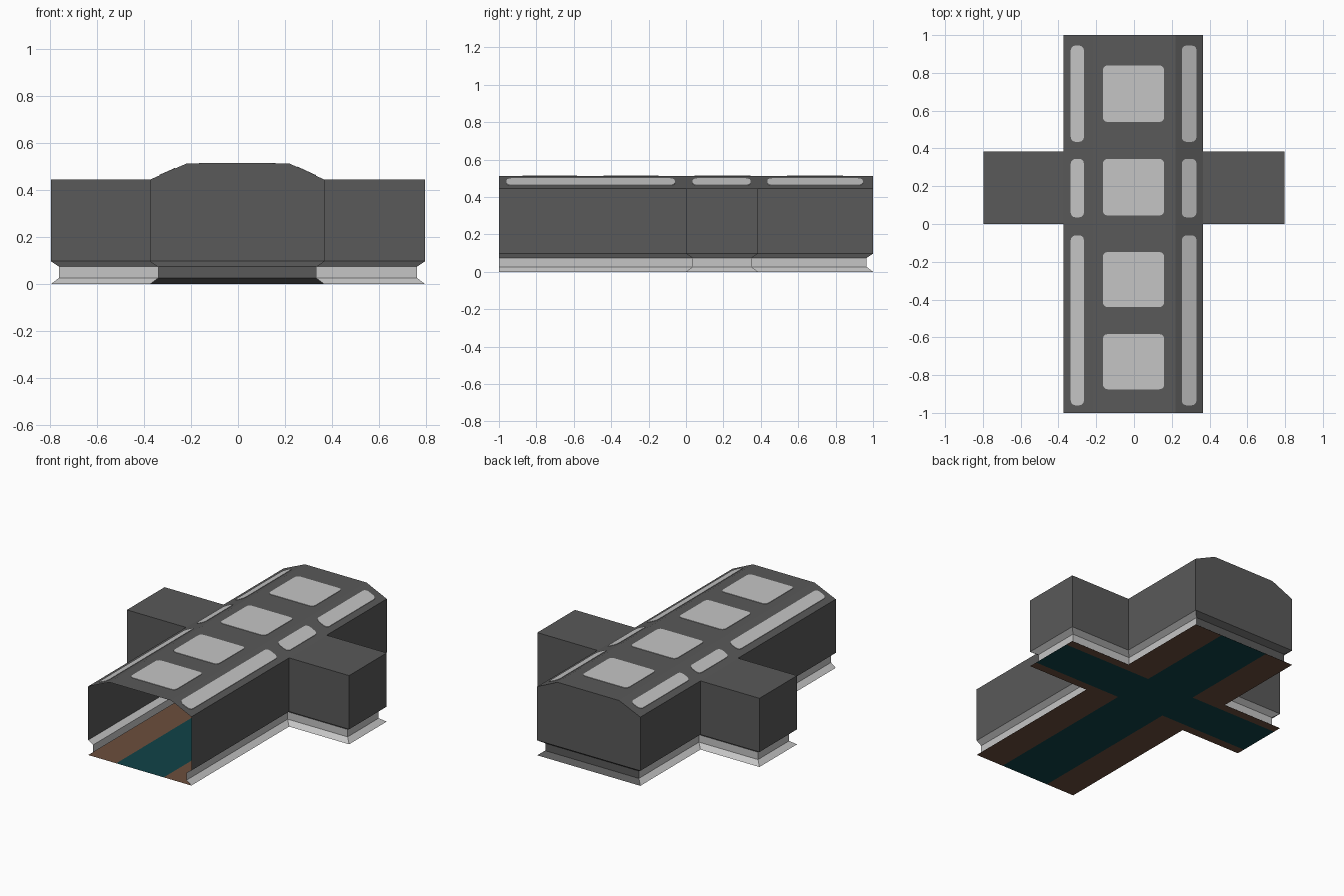
import bpy, bmesh, math

if "Cube" in bpy.data.objects:
    bpy.data.objects.remove(bpy.data.objects["Cube"])


def material(name, rgb):
    m = bpy.data.materials.new(name)
    m.diffuse_color = (*rgb, 1)
    m.use_nodes = True
    m.node_tree.nodes["Principled BSDF"].inputs["Base Color"].default_value = m.diffuse_color
    return m


DARK = material("dark_grey_panel", (0.1, 0.1, 0.1))
LIGHT = material("light_grey_trim", (0.56, 0.56, 0.56))
BROWN = material("brown_floor", (0.15, 0.076, 0.046))
TEAL = material("teal_walkway", (0.005, 0.056, 0.064))


def make(name, faces, mats):
    """faces: list of (points, material index)"""
    bm = bmesh.new()
    for pts, mi in faces:
        f = bm.faces.new([bm.verts.new(p) for p in pts])
        f.material_index = mi
    bmesh.ops.remove_doubles(bm, verts=bm.verts, dist=1e-5)
    me = bpy.data.meshes.new(name)
    bm.to_mesh(me)
    bm.free()
    for m in mats:
        me.materials.append(m)
    ob = bpy.data.objects.new(name, me)
    bpy.context.collection.objects.link(ob)
    return ob


# main dimensions
L, R, ARM = -0.373, 0.366, 0.796
Y0, Y1 = 0.0, 0.385
BASE, EAVE, TOP, FLAT = 0.097, 0.445, 0.512, 0.221
INSET = 0.034

# cross outline, counter-clockwise from front right to front left (front open)
outline = [(R, -1), (R, Y0), (ARM, Y0), (ARM, Y1), (R, Y1), (R, 1),
           (L, 1), (L, Y1), (-ARM, Y1), (-ARM, Y0), (L, Y0), (L, -1)]


def inset(d):
    """Move each wall inward by d; the open front ends stay on y = -1."""
    pts = []
    for i, (x, y) in enumerate(outline):
        dx = dy = 0
        for a, b in ((i - 1, i), (i, i + 1)):
            if a < 0 or b >= len(outline):
                continue
            ex, ey = outline[b][0] - outline[a][0], outline[b][1] - outline[a][1]
            ln = math.hypot(ex, ey)
            dx -= ey / ln * d
            dy += ex / ln * d
        pts.append((x + dx, y + dy))
    return pts


def bands(levels, colour):
    faces = []
    for (z0, d0), (z1, d1) in zip(levels, levels[1:]):
        a, b = inset(d0), inset(d1)
        for i in range(len(outline) - 1):
            faces.append(([(*a[i], z0), (*a[i + 1], z0), (*b[i + 1], z1), (*b[i], z1)], colour(i)))
    return faces


# grooved skirt: light on the sides, dark on the rear end
make("skirt", bands([(0, 0), (0.026, INSET), (0.074, INSET), (BASE, 0)],
                    lambda i: 1 if i == 5 else 0), [LIGHT, DARK])

# walls with the rear gable
walls = bands([(BASE, 0), (EAVE, 0)], lambda i: 0)
walls.append(([(R, 1, EAVE), (FLAT, 1, TOP), (-FLAT, 1, TOP), (L, 1, EAVE)], 0))
make("walls", walls, [DARK])

# roof: flat centre, sloped sides, flat arm roofs
prof = [(R, EAVE), (FLAT, TOP), (-FLAT, TOP), (L, EAVE)]
roof = [([(a[0], -1, a[1]), (a[0], 1, a[1]), (b[0], 1, b[1]), (b[0], -1, b[1])], 0)
        for a, b in zip(prof, prof[1:])]
for a, b in ((R, ARM), (-ARM, L)):
    roof.append(([(a, Y0, EAVE), (b, Y0, EAVE), (b, Y1, EAVE), (a, Y1, EAVE)], 0))
make("roof", roof, [DARK])

# floor: cross of cells, teal walkway down the middle of both corridors
xs = [-ARM, L, -0.172, 0.168, R, ARM]
ys = [-1, Y0, 0.055, 0.33, Y1, 1]
floor = []
for i in range(5):
    for j in range(5):
        if not (1 <= i <= 3 or 1 <= j <= 3):
            continue
        a, b, c, d = xs[i], xs[i + 1], ys[j], ys[j + 1]
        floor.append(([(a, c, 0), (b, c, 0), (b, d, 0), (a, d, 0)], 1 if i == 2 or j == 2 else 0))
make("floor", floor, [BROWN, TEAL])


# rounded roof light plates
def roof_z(x):
    if abs(x) <= FLAT:
        return TOP
    edge = R if x > 0 else -L
    return TOP - (abs(x) - FLAT) / (edge - FLAT) * (TOP - EAVE)


def plate(name, x0, x1, y0, y1, r):
    ring = []
    for cx, cy, a0 in ((x1 - r, y1 - r, 0), (x0 + r, y1 - r, 90),
                       (x0 + r, y0 + r, 180), (x1 - r, y0 + r, 270)):
        for k in range(4):
            t = math.radians(a0 + 30 * k)
            ring.append((cx + r * math.cos(t), cy + r * math.sin(t)))
    top = [(x, y, roof_z(x) + 0.003) for x, y in ring]
    low = [(x, y, roof_z(x) - 0.001) for x, y in ring]
    n = len(ring)
    faces = [(top, 0)]
    for i in range(n):
        j = (i + 1) % n
        faces.append(([low[i], low[j], top[j], top[i]], 0))
    make(name, faces, [LIGHT])


for y0, y1 in ((0.54, 0.84), (0.045, 0.345), (-0.44, -0.148), (-0.875, -0.583)):
    plate("skylight", -0.165, 0.16, y0, y1, 0.025)
for y0, y1 in ((0.435, 0.945), (0.035, 0.345), (-0.96, -0.06)):
    plate("left_light_strip", -0.335, -0.265, y0, y1, 0.025)
    plate("right_light_strip", 0.253, 0.331, y0, y1, 0.025)
